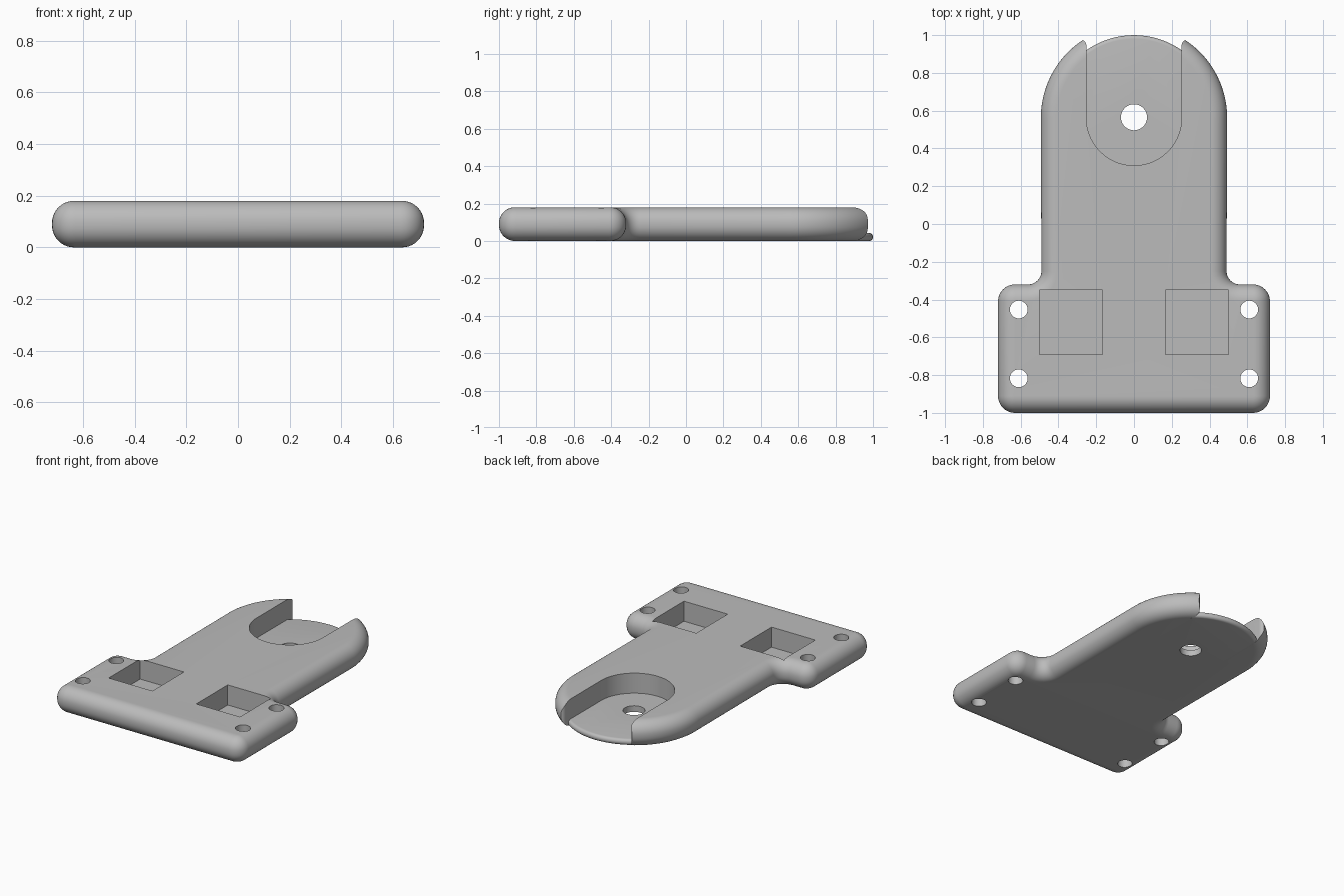
import bpy
import bmesh
from math import sin, cos, pi, radians

if "Cube" in bpy.data.objects:
    bpy.data.objects.remove(bpy.data.objects["Cube"], do_unlink=True)

THICK = 0.18      # plate thickness
ROUND = 0.085     # edge rounding of the plate
FLOOR = 0.042     # material left under the recesses
HUB_Y = 0.562     # centre of the rounded end

grey = bpy.data.materials.new("plain grey")
grey.use_nodes = True
colour = (0.5, 0.5, 0.5, 1)
grey.diffuse_color = colour
grey.node_tree.nodes["Principled BSDF"].inputs["Base Color"].default_value = colour


def arc(cx, cy, r, a0, a1, n):
    angles = [radians(a0 + (a1 - a0) * i / n) for i in range(n + 1)]
    return [(cx + r * cos(a), cy + r * sin(a)) for a in angles]


def mirrored(half):
    return half + [(-x, y) for x, y in reversed(half)]


def loft(name, rings):
    """Skin a stack of (outline, height) rings and cap both ends."""
    bm = bmesh.new()
    loops = [[bm.verts.new((x, y, z)) for x, y in pts] for pts, z in rings]
    n = len(loops[0])
    for a, b in zip(loops, loops[1:]):
        for i in range(n):
            j = (i + 1) % n
            bm.faces.new((a[i], a[j], b[j], b[i]))
    bm.faces.new(loops[0][::-1])
    bm.faces.new(loops[-1])
    bmesh.ops.recalc_face_normals(bm, faces=bm.faces)
    mesh = bpy.data.meshes.new(name)
    bm.to_mesh(mesh)
    bm.free()
    mesh.materials.append(grey)
    obj = bpy.data.objects.new(name, mesh)
    bpy.context.collection.objects.link(obj)
    return obj


def prism(name, pts, z0, z1):
    return loft(name, [(pts, z0), (pts, z1)])


def rounded_slab(name, outline, height, r, steps):
    """Slab whose upper and lower rims are both rounded."""
    rings = []
    for centre, start in ((r, -90), (height - r, 0)):
        for i in range(steps + 1):
            a = radians(start + 90 * i / steps)
            rings.append((outline(r * (1 - cos(a))), centre + r * sin(a)))
    return loft(name, rings)


def combine(target, tool, operation):
    mod = target.modifiers.new(operation, "BOOLEAN")
    mod.operation = operation
    mod.solver = "EXACT"
    mod.object = tool
    bpy.context.view_layer.objects.active = target
    bpy.ops.object.modifier_apply(modifier=mod.name)
    bpy.data.objects.remove(tool, do_unlink=True)


def rectangle(x0, x1, y0, y1):
    return [(x0, y0), (x1, y0), (x1, y1), (x0, y1)]


def plate_outline(d):
    half = arc(0.63, -0.91, 0.09 - d, -90, 0, 8)       # front corner
    half += arc(0.63, -0.41, 0.09 - d, 0, 90, 8)       # rear corner of the foot
    half += arc(0.56, -0.25, 0.07 + d, 270, 180, 8)    # inner fillet
    half += arc(0, HUB_Y, 0.493 - d, 0, 89, 36)        # rounded end
    return mirrored(half)


def disc_outline(d):
    return arc(0, HUB_Y, 0.438 - d, 0, 355, 71)


# Main plate with rounded rims
plate = rounded_slab("mounting_plate", plate_outline, THICK, ROUND, 10)

# Open slot, flaring a little at the arm tips
slot_half = arc(0, HUB_Y, 0.252, -89, 0, 24)
slot_half += arc(0.282, 0.945, 0.03, 180, 95, 6) + [(0.282, 1.2)]
combine(plate, prism("slot_cutter", mirrored(slot_half), -0.1, 0.3), "DIFFERENCE")

# Thin rounded floor that closes the bottom of the slot
floor = rounded_slab("slot_floor", disc_outline, FLOOR, 0.02, 5)
combine(floor, prism("floor_trim", rectangle(-0.262, 0.262, 0.25, 1.2), -0.1, 0.3), "INTERSECT")
combine(plate, floor, "UNION")

# Square pockets and screw holes on both sides
for side in (-1, 1):
    x0, x1 = sorted((side * 0.167, side * 0.5))
    combine(plate, prism("pocket_cutter", rectangle(x0, x1, -0.692, -0.35), FLOOR, 0.3), "DIFFERENCE")
    for y in (-0.453, -0.817):
        hole = arc(side * 0.61, y, 0.047, 0, 350, 35)
        combine(plate, prism("screw_hole_cutter", hole, -0.1, 0.3), "DIFFERENCE")

# Pivot hole through the slot floor
combine(plate, prism("pivot_hole_cutter", arc(0, HUB_Y + 0.003, 0.069, 0, 352, 44), -0.1, 0.3), "DIFFERENCE")

# Smooth shading with crisp edges
bpy.ops.object.select_all(action="DESELECT")
plate.select_set(True)
bpy.context.view_layer.objects.active = plate
bpy.ops.object.shade_smooth_by_angle(angle=pi / 6)
